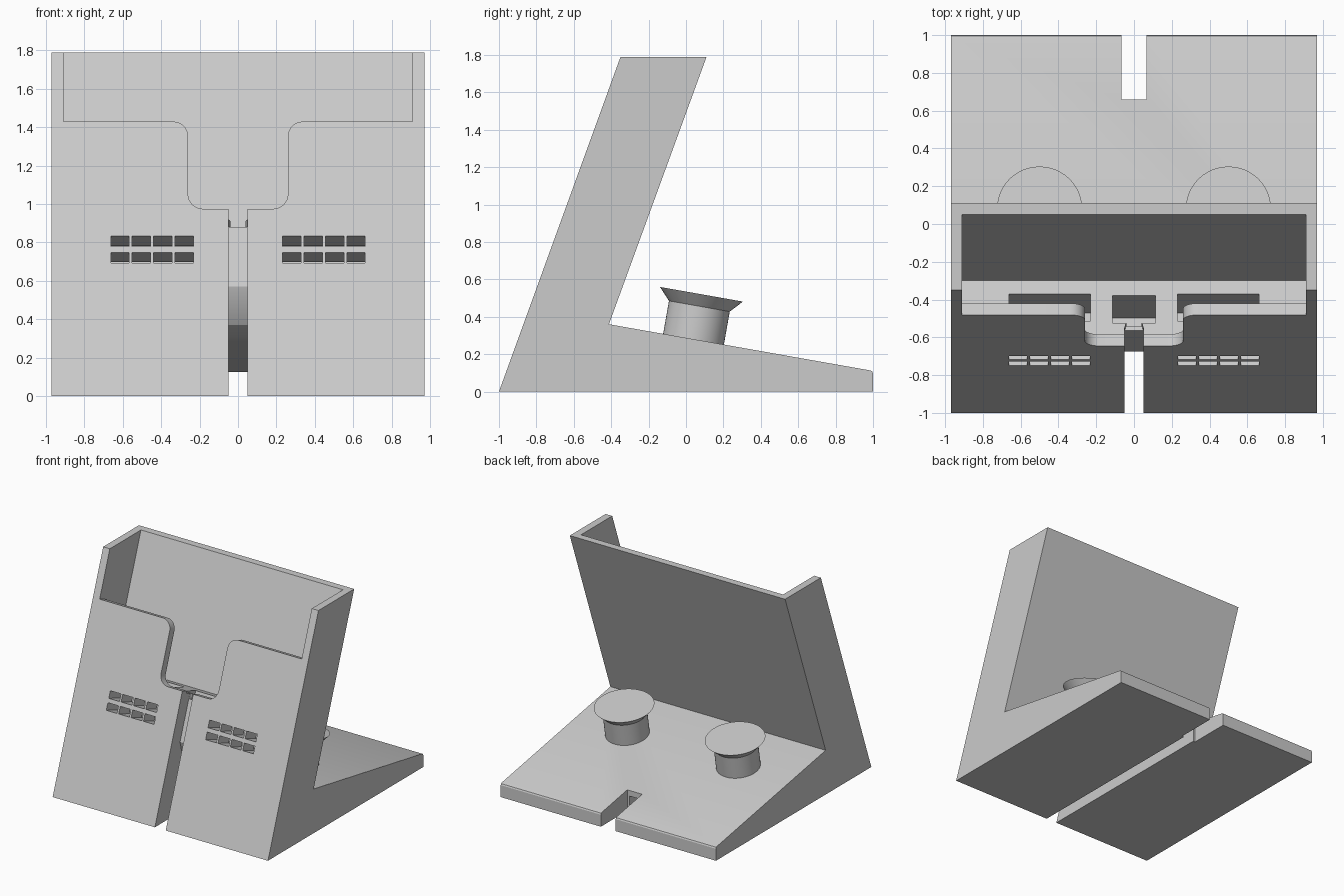
import bpy, bmesh, math
from mathutils import Matrix, Vector

if "Cube" in bpy.data.objects:
    bpy.data.objects.remove(bpy.data.objects["Cube"])

grey = bpy.data.materials.new("light_grey_plastic")
grey.use_nodes = True
colour = (0.6, 0.6, 0.6, 1)
grey.diffuse_color = colour
grey.node_tree.nodes["Principled BSDF"].inputs["Base Color"].default_value = colour

# Slanted frame: u runs up the front face, v runs into the stand
LEAN = math.atan2(0.65, 1.79)
S, C = math.sin(LEAN), math.cos(LEAN)


def slanted(x, u, v):
    return (x, -1 + u * S + v * C, u * C - v * S)


def make_object(name, bm):
    bmesh.ops.recalc_face_normals(bm, faces=bm.faces)
    mesh = bpy.data.meshes.new(name)
    bm.to_mesh(mesh)
    bm.free()
    mesh.materials.append(grey)
    obj = bpy.data.objects.new(name, mesh)
    bpy.context.collection.objects.link(obj)
    return obj


def prism(name, points, start, end, place):
    """Extrude a 2D outline; place(p, q, t) gives the 3D position."""
    bm = bmesh.new()
    rings = [[bm.verts.new(place(p, q, t)) for p, q in points] for t in (start, end)]
    for ring in rings:
        bm.faces.new(ring)
    n = len(points)
    for i in range(n):
        j = (i + 1) % n
        bm.faces.new((rings[0][i], rings[0][j], rings[1][j], rings[1][i]))
    return make_object(name, bm)


def side_profile(name, points, half_width):
    return prism(name, points, -half_width, half_width, lambda y, z, x: (x, y, z))


def slanted_box(name, x, u, v):
    outline = [(x[0], u[0]), (x[1], u[0]), (x[1], u[1]), (x[0], u[1])]
    return prism(name, outline, v[0], v[1], slanted)


def arc(cx, cy, r, a0, a1, steps=8):
    return [(cx + r * math.cos(math.radians(a0 + (a1 - a0) * i / steps)),
             cy + r * math.sin(math.radians(a0 + (a1 - a0) * i / steps)))
            for i in range(steps + 1)]


# Main stand: leaning holder and sloping foot
stand = side_profile("stand", [(-1, 0), (-0.35, 1.79), (0.11, 1.79), (-0.412, 0.36),
                               (0.985, 0.113), (0.995, 0.108), (1, 0.097), (1, 0)], 0.97)


def cut(cutter):
    mod = stand.modifiers.new("cut", 'BOOLEAN')
    mod.operation = 'DIFFERENCE'
    mod.solver = 'EXACT'
    mod.object = cutter
    bpy.context.view_layer.objects.active = stand
    bpy.ops.object.modifier_apply(modifier=mod.name)
    bpy.data.objects.remove(cutter)


# Device pocket, open at the top
FLOOR = 1.019
cut(slanted_box("pocket_cutter", (-0.91, 0.91), (FLOOR, 2.3), (0.065, 0.377)))

# Front opening with rounded shoulders and throat
R, LIP, THROAT, BASE = 0.08, 1.521, 0.26, 1.037
right_half = (arc(THROAT - R, BASE + R, R, -90, 0)
              + arc(THROAT + R, LIP - R, R, 180, 90)
              + [(0.91, LIP), (0.91, 2.3)])
opening = right_half + [(-x, u) for x, u in reversed(right_half)]
cut(prism("opening_cutter", opening, -0.1, 0.2, slanted))

# Connector well in the pocket floor
cut(slanted_box("connector_cutter", (-0.115, 0.115), (0.67, 1.1), (0.136, 0.29)))

# Cable channel down the front and along the underside
top_front, top_back, low_back = (slanted(0, u, v)[1:] for u, v in
                                 ((1.05, -0.1), (1.05, 0.11), (0.646, 0.11)))
cut(side_profile("cable_cutter", [(-1.2, -0.1), top_front, top_back, low_back,
                                  (-0.65, 0.47), (-0.59, 0.37), (-0.5, 0.31),
                                  (-0.4, 0.285), (0.68, 0.122), (1.2, 0.05),
                                  (1.2, -0.1)], 0.049))
cut(prism("cable_round_cutter", arc(0, 0.11, 0.048, 0, 337.5, 15), 0.976, 1.05,
          lambda x, v, u: slanted(x, u, v)))

# Cable exit notch at the back edge
cut(side_profile("exit_cutter", [(0.66, -0.1), (1.2, -0.1), (1.2, 0.4), (0.66, 0.4)], 0.067))

# Sound chambers and grille holes
for side in (-1, 1):
    cut(slanted_box("chamber_cutter", sorted((side * 0.23, side * 0.662)),
                    (0.725, 1.1), (0.147, 0.3)))
    for column in range(4):
        x0 = 0.232 + column * 0.1115
        for u0 in (0.737, 0.828):
            cut(slanted_box("grille_cutter", sorted((side * x0, side * (x0 + 0.096))),
                            (u0, u0 + 0.058), (-0.1, 0.2)))

# Cable-winding posts standing square to the foot
TILT = math.atan2(0.247, 1.397)
for side, label in ((1, "left"), (-1, "right")):
    bm = bmesh.new()
    profile = [(0.165, -0.03), (0.165, 0.18), (0.225, 0.245)]
    rings = [[bm.verts.new((x, y, h)) for x, y in arc(0, 0, r, 0, 352.5, 47)]
             for r, h in profile]
    for low, high in zip(rings, rings[1:]):
        for i in range(48):
            j = (i + 1) % 48
            bm.faces.new((low[i], low[j], high[j], high[i]))
    bm.faces.new(rings[0])
    bm.faces.new(rings[-1])
    place = Matrix.Translation(Vector((side * 0.5, 0.04, 0.279))) @ Matrix.Rotation(-TILT, 4, 'X')
    bm.transform(place)
    make_object(label + "_post", bm)

# Smooth the round parts, keep edges sharp
bpy.ops.object.select_all(action='DESELECT')
for name in ("stand", "left_post", "right_post"):
    obj = bpy.data.objects[name]
    obj.select_set(True)
    bpy.context.view_layer.objects.active = obj
bpy.ops.object.shade_smooth_by_angle(angle=math.radians(20))
